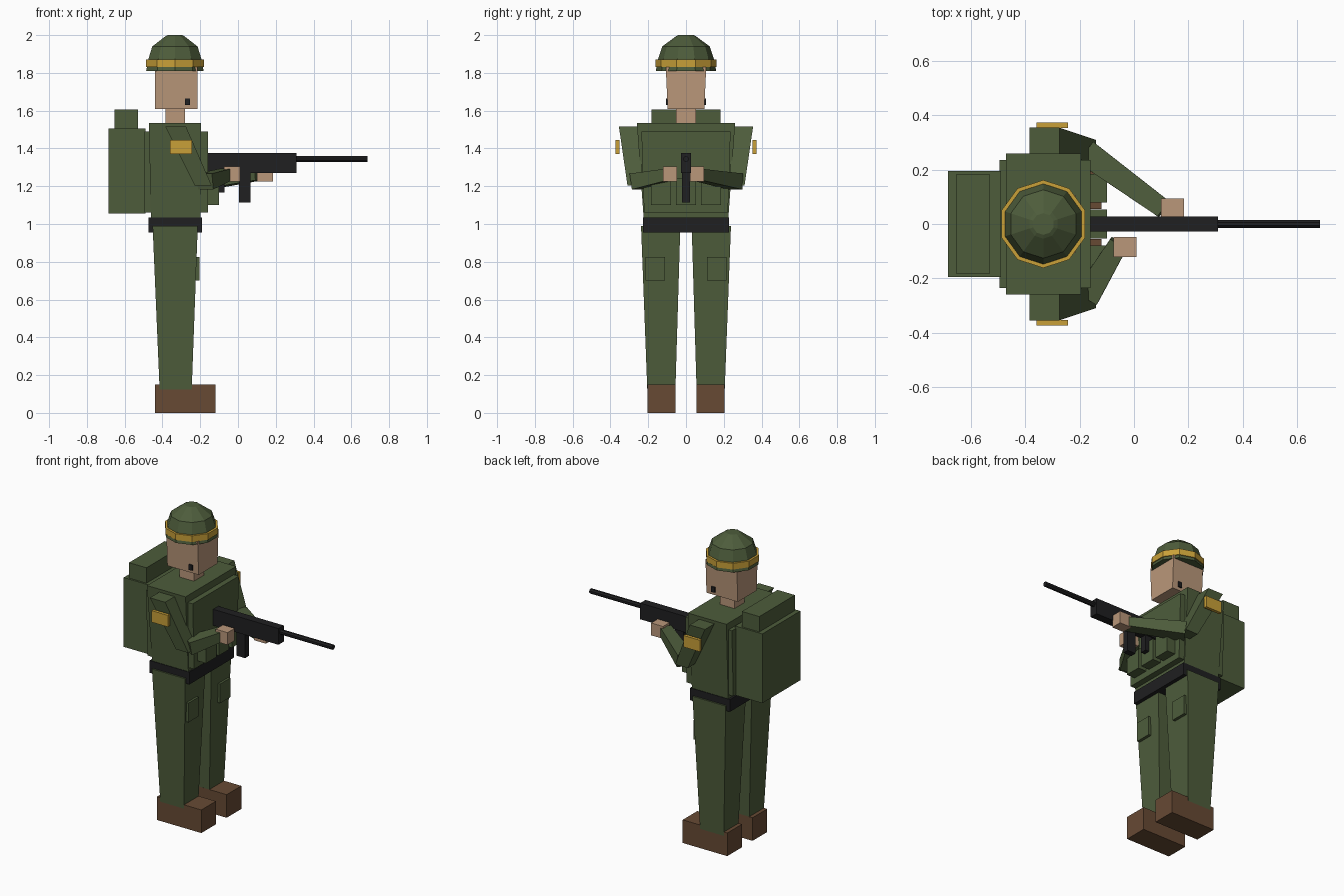
import bpy, bmesh, math
from mathutils import Vector

if "Cube" in bpy.data.objects:
    bpy.data.objects.remove(bpy.data.objects["Cube"])


def material(name, rgb):
    m = bpy.data.materials.new(name)
    m.diffuse_color = (*rgb, 1)
    m.use_nodes = True
    m.node_tree.nodes["Principled BSDF"].inputs["Base Color"].default_value = m.diffuse_color
    return m


GREEN = material("olive green", (0.075, 0.108, 0.044))
SKIN = material("skin", (0.49, 0.31, 0.195))
GOLD = material("gold", (0.58, 0.35, 0.04))
BROWN = material("boot brown", (0.135, 0.068, 0.034))
BLACK = material("black", (0.014, 0.014, 0.015))


def finish(name, bm, mat):
    bmesh.ops.recalc_face_normals(bm, faces=bm.faces[:])
    me = bpy.data.meshes.new(name)
    bm.to_mesh(me)
    bm.free()
    me.materials.append(mat)
    ob = bpy.data.objects.new(name, me)
    bpy.context.collection.objects.link(ob)
    return ob


def loft(name, rings, mat):
    """Skin a stack of equal-length point rings and cap both ends."""
    bm = bmesh.new()
    rows = [[bm.verts.new(p) for p in r] for r in rings]
    n = len(rows[0])
    for a, b in zip(rows, rows[1:]):
        for i in range(n):
            j = (i + 1) % n
            bm.faces.new((a[i], a[j], b[j], b[i]))
    bm.faces.new(rows[0])
    bm.faces.new(rows[-1])
    return finish(name, bm, mat)


def rect(x, y, z):
    return [(x[0], y[0], z), (x[1], y[0], z), (x[1], y[1], z), (x[0], y[1], z)]


def box(name, x, y, z, mat, x_top=None, y_top=None):
    """Box, optionally with a different rectangle at the top."""
    return loft(name, [rect(x, y, z[0]), rect(x_top or x, y_top or y, z[1])], mat)


def beam(name, a, b, size_a, size_b, mat):
    """Tapered square limb from a to b with (width, height) at each end."""
    a, b = Vector(a), Vector(b)
    side = (b - a).cross(Vector((0, 0, 1))).normalized()
    up = side.cross(b - a).normalized()
    rings = [[p + side * (s[0] / 2 * i) + up * (s[1] / 2 * j)
              for i, j in ((-1, -1), (1, -1), (1, 1), (-1, 1))]
             for p, s in ((a, size_a), (b, size_b))]
    return loft(name, rings, mat)


def turned(name, profile, sides, cx, mat):
    """Faceted round form about a vertical axis, profile as (radius, z)."""
    ang = [math.pi / 2 + 2 * math.pi * i / sides for i in range(sides)]
    return loft(name, [[(cx + r * math.cos(t), r * math.sin(t), z) for t in ang]
                       for r, z in profile], mat)


def span(s, lo, hi):
    """Range in y on the given side."""
    return tuple(sorted((s * lo, s * hi)))


# Helmet with its band
turned("helmet", [(0.16, 1.81), (0.147, 1.875), (0.126, 1.94), (0.054, 1.993), (0.04, 2.0)],
       10, -0.334, GREEN)
turned("helmet_band", [(0.162, 1.83), (0.162, 1.87)], 10, -0.334, GOLD)

# Head and neck
box("head", (-0.44, -0.215), (-0.097, 0.097), (1.61, 1.83), SKIN, y_top=(-0.107, 0.107))
box("neck", (-0.385, -0.28), (-0.053, 0.053), (1.52, 1.63), SKIN)

# Torso, vest, belt
box("torso", (-0.46, -0.2), (-0.222, 0.222), (1.0, 1.535), GREEN,
    x_top=(-0.472, -0.195), y_top=(-0.26, 0.26))
box("vest", (-0.495, -0.16), (-0.222, 0.222), (1.06, 1.49), GREEN, y_top=(-0.236, 0.236))
box("belt", (-0.475, -0.19), (-0.228, 0.228), (0.955, 1.035), BLACK)
for i, y in enumerate((-0.132, 0, 0.132)):
    box(f"pouch_{i + 1}", (-0.17, -0.1), (y - 0.053, y + 0.053), (1.10, 1.24), GREEN)

# Backpack and bedroll
box("backpack", (-0.685, -0.49), (-0.195, 0.195), (1.055, 1.505), GREEN)
box("bedroll", (-0.655, -0.53), (-0.183, 0.183), (1.5, 1.605), GREEN)

# Paired parts
for s, label in ((-1, "right"), (1, "left")):
    box(f"{label}_temple_mark", (-0.28, -0.255), span(s, 0.09, 0.107), (1.63, 1.665), BLACK)
    box(f"{label}_leg", (-0.415, -0.245), span(s, 0.056, 0.205), (0.125, 0.99), GREEN,
        x_top=(-0.452, -0.213), y_top=span(s, 0.03, 0.238))
    box(f"{label}_boot", (-0.44, -0.12), span(s, 0.055, 0.205), (0, 0.15), BROWN)
    box(f"{label}_leg_pocket", (-0.25, -0.205), span(s, 0.11, 0.215), (0.70, 0.825), GREEN)
    box(f"{label}_upper_arm", (-0.23, -0.14), span(s, 0.225, 0.31), (1.205, 1.515), GREEN,
        x_top=(-0.385, -0.275), y_top=span(s, 0.255, 0.355))
    box(f"{label}_shoulder_patch", (-0.36, -0.243), span(s, 0.353, 0.373), (1.37, 1.445), GOLD)

# Forearms and hands reaching for the rifle
beam("right_forearm", (-0.175, -0.268, 1.225), (-0.055, -0.07, 1.265),
     (0.095, 0.085), (0.07, 0.06), GREEN)
beam("left_forearm", (-0.175, 0.262, 1.225), (0.11, 0.055, 1.262),
     (0.095, 0.085), (0.07, 0.06), GREEN)
box("right_hand", (-0.075, 0.01), (-0.122, -0.048), (1.225, 1.305), SKIN)
box("left_hand", (0.1, 0.185), (0.022, 0.094), (1.225, 1.305), SKIN)

# Rifle
box("rifle_body", (-0.165, 0.31), (-0.027, 0.027), (1.27, 1.375), BLACK)
box("rifle_magazine", (0.005, 0.065), (-0.02, 0.02), (1.115, 1.28), BLACK)
box("rifle_grip", (-0.12, -0.072), (-0.02, 0.02), (1.168, 1.28), BLACK)
ring = [2 * math.pi * (i + 0.5) / 8 for i in range(8)]
loft("rifle_barrel", [[(x, 0.016 * math.cos(t), 1.344 + 0.016 * math.sin(t)) for t in ring]
                      for x in (0.3, 0.685)], BLACK)
